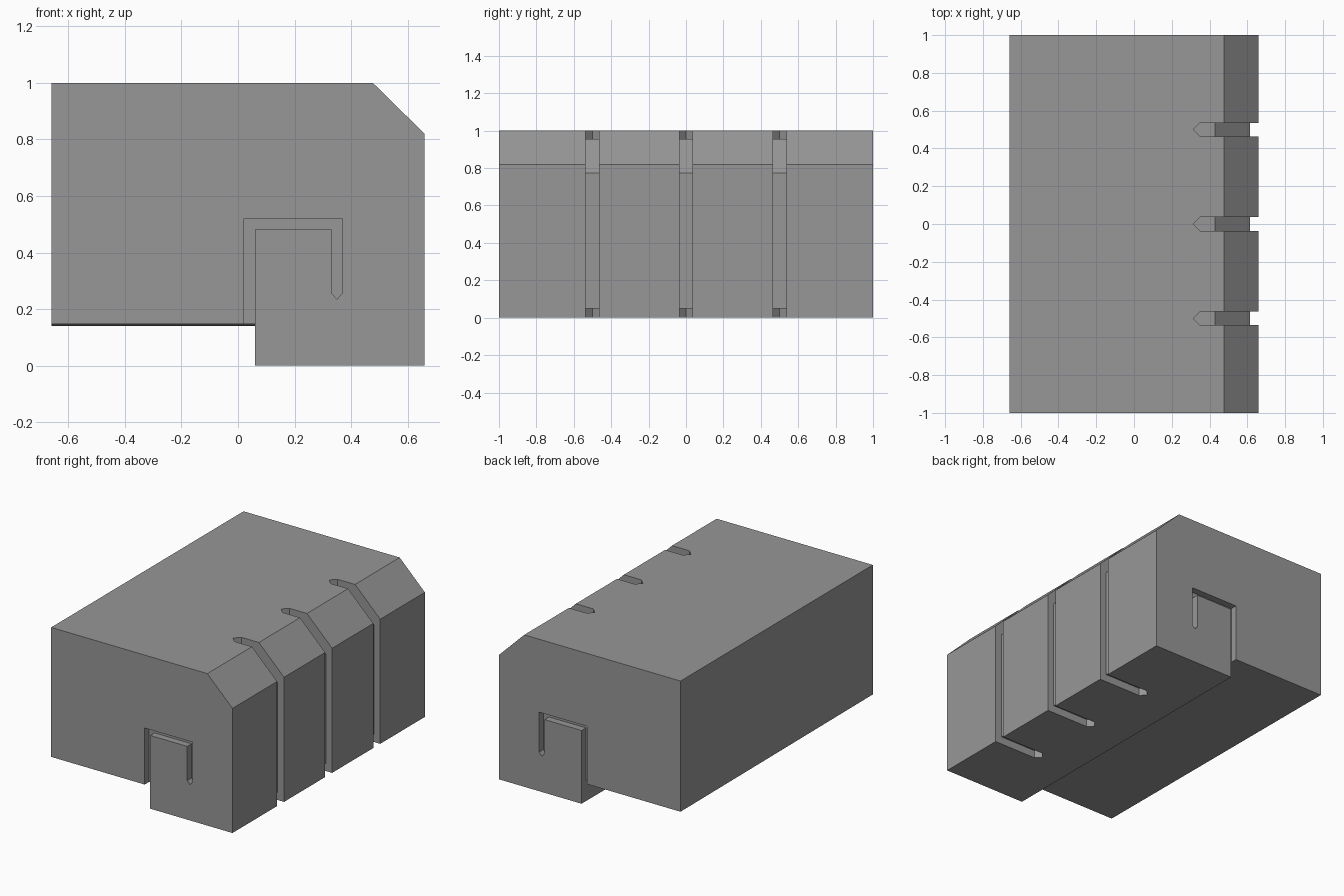
import bpy, bmesh

if "Cube" in bpy.data.objects:
    bpy.data.objects.remove(bpy.data.objects["Cube"])


def loft(name, rings):
    """Solid from matching XZ outlines: rings = [(y, [(x, z), ...]), ...]."""
    bm = bmesh.new()
    loops = []
    for y, pts in rings:
        row = []
        for p in pts:
            row.append(bm.verts.new((p[0], y, p[1])))
        loops.append(row)
    n = len(loops[0])
    for a, b in zip(loops, loops[1:]):
        for i in range(n):
            j = (i + 1) % n
            bm.faces.new((a[i], a[j], b[j], b[i]))
    bm.faces.new(loops[0])
    bm.faces.new(loops[-1])
    bmesh.ops.recalc_face_normals(bm, faces=bm.faces)
    mesh = bpy.data.meshes.new(name)
    bm.to_mesh(mesh)
    bm.free()
    mesh.materials.append(dark_grey)
    obj = bpy.data.objects.new(name, mesh)
    bpy.context.collection.objects.link(obj)
    return obj


def body_outline(step_z):
    return [(-0.66, step_z), (-0.66, 1), (0.477, 1), (0.66, 0.82),
            (0.66, 0), (0.06, 0), (0.06, step_z)]


def strap_outline(tip_x):
    return [(tip_x, 1.1), (0.9, 1.1), (0.9, -0.1), (tip_x, -0.1), (tip_x, 0.05),
            (0.614, 0.05), (0.614, 0.773), (0.43, 0.955), (tip_x, 0.955)]


dark_grey = bpy.data.materials.new("dark_grey")
dark_grey.diffuse_color = (0.31, 0.31, 0.31, 1)
dark_grey.use_nodes = True
dark_grey.node_tree.nodes["Principled BSDF"].inputs["Base Color"].default_value = dark_grey.diffuse_color

# Main block with chamfered edge and stepped underside (slightly sloped)
block = loft("edge_block", [(-1, body_outline(0.148)), (1, body_outline(0.14))])

# Wrap-around grooves with pointed ends
cutters = []
for yc in (-0.5, 0, 0.5):
    cutters.append(loft("strap_groove_cutter", [(yc - 0.036, strap_outline(0.35)),
                                                (yc, strap_outline(0.314)),
                                                (yc + 0.036, strap_outline(0.35))]))

# Hook-shaped grooves on the two ends
hook = [(0.021, 0.1), (0.021, 0.52), (0.37, 0.52), (0.37, 0.257), (0.35, 0.235),
        (0.33, 0.257), (0.33, 0.482), (0.06, 0.482), (0.06, 0.1)]
for s in (-1, 1):
    cutters.append(loft("hook_groove_cutter", [(s * 0.955, hook), (s * 1.1, hook)]))

# Cut all grooves
for c in cutters:
    c.hide_render = True
    c.hide_set(True)
    mod = block.modifiers.new("groove", 'BOOLEAN')
    mod.operation = 'DIFFERENCE'
    mod.solver = 'EXACT'
    mod.object = c
bpy.context.view_layer.objects.active = block
block.select_set(True)
for mod in list(block.modifiers):
    bpy.ops.object.modifier_apply(modifier=mod.name)
for c in cutters:
    bpy.data.objects.remove(c, do_unlink=True)
